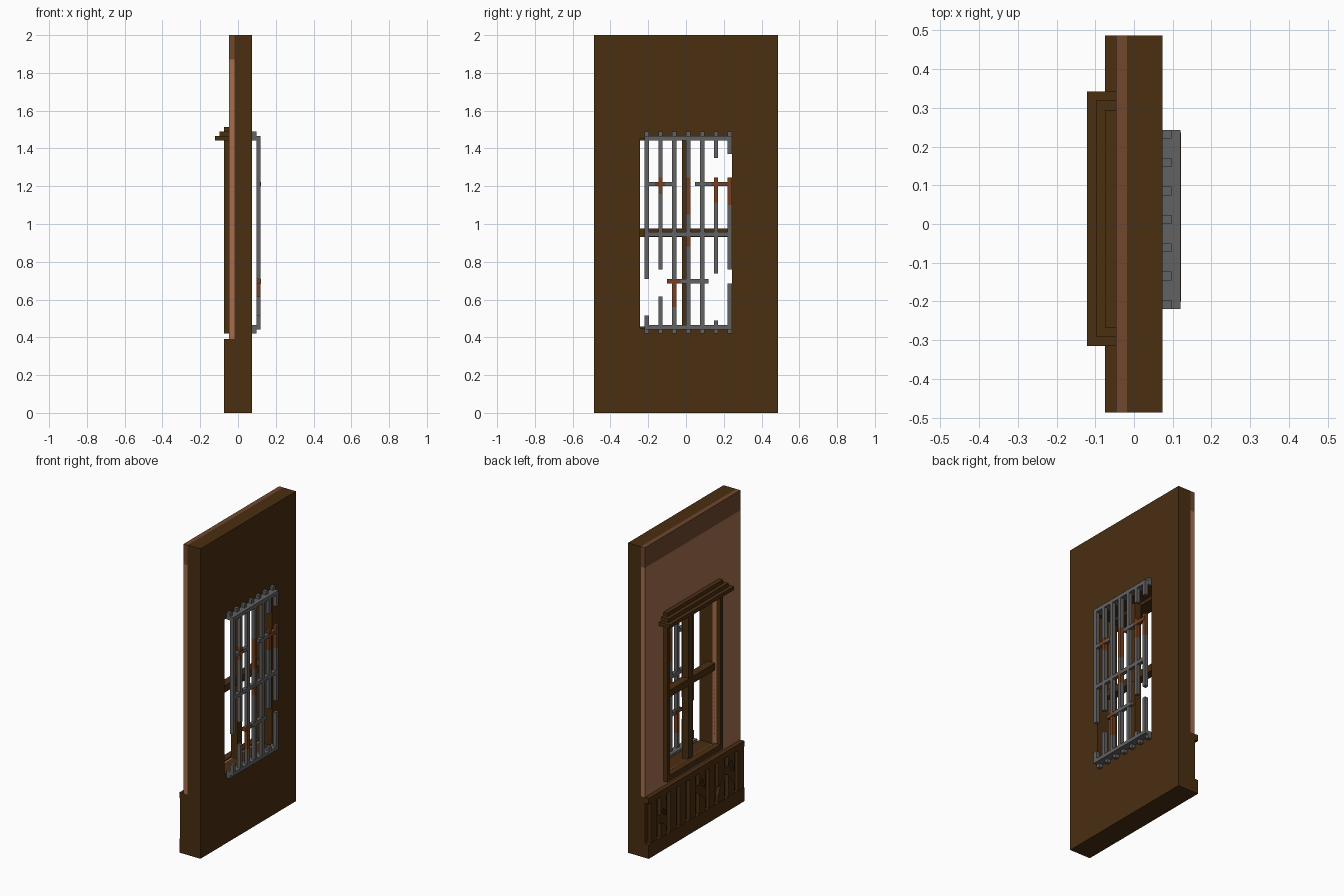
import bpy, bmesh

old = bpy.data.objects.get("Cube")
if old:
    bpy.data.objects.remove(old, do_unlink=True)


def material(name, rgb):
    """Flat material from 0-255 sRGB values."""
    lin = [((c / 255 + 0.055) / 1.055) ** 2.4 for c in rgb]
    m = bpy.data.materials.new(name)
    m.use_nodes = True
    m.diffuse_color = (*lin, 1)
    bsdf = m.node_tree.nodes["Principled BSDF"]
    bsdf.inputs["Base Color"].default_value = (*lin, 1)
    bsdf.inputs["Roughness"].default_value = 0.9
    return m


WOOD = material("dark_wood", (74, 46, 17))
CAP = material("brown_trim", (112, 71, 47))
PLASTER = material("tan_plaster", (166, 111, 78))
IRON = material("grey_iron", (98, 98, 99))
RUST = material("rust", (118, 64, 32))


def finish(name, bm, mats):
    bmesh.ops.recalc_face_normals(bm, faces=bm.faces)
    me = bpy.data.meshes.new(name)
    bm.to_mesh(me)
    bm.free()
    for m in mats:
        me.materials.append(m)
    ob = bpy.data.objects.new(name, me)
    bpy.context.collection.objects.link(ob)
    return ob


def add_prism(bm, x, outline, mat=0):
    """Extrude a (y, z) outline between two x values."""
    a, b = [[bm.verts.new((px, y, z)) for y, z in outline] for px in x]
    faces = [bm.faces.new(a), bm.faces.new(b[::-1])]
    for i in range(len(a)):
        j = (i + 1) % len(a)
        faces.append(bm.faces.new((a[i], b[i], b[j], a[j])))
    for f in faces:
        f.material_index = mat


def rect(y, z):
    return [(y[0], z[0]), (y[1], z[0]), (y[1], z[1]), (y[0], z[1])]


def box(name, x, y, z, mat):
    bm = bmesh.new()
    add_prism(bm, x, rect(y, z))
    return finish(name, bm, [mat])


def ring(name, x, outer, inner, mat):
    """Slab with a rectangular opening."""
    bm = bmesh.new()
    o0, i0, o1, i1 = [[bm.verts.new((px, y, z)) for y, z in rect(*r)]
                      for px in x for r in (outer, inner)]
    for k in range(4):
        n = (k + 1) % 4
        for p, q in ((o0, i0), (i0, i1), (i1, o1), (o1, o0)):
            bm.faces.new((p[k], p[n], q[n], q[k]))
    return finish(name, bm, [mat])


# Wall layers
W = 0.487
OPEN = ((-0.243, 0.243), (0.45, 1.45))
ring("wall", (-0.018, 0.073), ((-W, W), (0, 2)), OPEN, WOOD)
ring("plaster", (-0.047, -0.018), ((-W, W), (0.39, 1.87)),
     ((-0.243, 0.268), (0.45, 1.45)), PLASTER)
box("top_trim", (-0.047, -0.018), (-W, W), (1.87, 2), CAP)

# Wainscot: backing, rails and slats, some broken
box("wainscot_backing", (-0.05, -0.018), (-W, W), (0, 0.39), WOOD)
box("wainscot_top_rail", (-0.075, -0.05), (-W, W), (0.352, 0.39), WOOD)
box("wainscot_bottom_rail", (-0.075, -0.05), (-W, W), (0, 0.09), WOOD)
broken = {1: (0.17, 0.21), 5: (0.20, 0.25), 7: (0.24, 0.17), 8: (0.19, 0.26)}
for i in range(10):
    c = 0.43 - 0.0985 * i
    y0, y1 = c - 0.03, c + 0.03
    bm = bmesh.new()
    if i in broken:
        a, b = broken[i]
        add_prism(bm, (-0.073, -0.05), [(y0, a + 0.04), (c, b + 0.06), (y1, b + 0.02),
                                        (y1, 0.352), (y0, 0.352)])
        add_prism(bm, (-0.073, -0.05), [(y0, 0.09), (y1, 0.09), (y1, b - 0.03),
                                        (c, a), (y0, a - 0.04)])
    else:
        add_prism(bm, (-0.073, -0.05), rect((y0, y1), (0.09, 0.352)))
    finish(f"wainscot_slat_{i + 1}", bm, [WOOD])

# Window frame, glazing bars and stepped lintel
ring("window_frame", (-0.075, -0.03), ((-0.268, 0.295), (0.42, 1.445)),
     ((-0.243, 0.268), (0.457, 1.442)), WOOD)
box("window_upright", (-0.035, 0.012), (-0.022, 0.022), (0.45, 1.45), WOOD)
box("window_crossbar", (-0.037, 0.014), (-0.25, 0.268), (0.93, 0.975), WOOD)
for i in range(3):
    s = 0.0235 * i
    box(f"lintel_step_{i + 1}", (-0.122 + s, -0.04), (-0.315 + s, 0.342 - s),
        (1.442 + 0.0237 * i, 1.4657 + 0.0237 * i), WOOD)

# Iron grille: rails
OUT = (0.097, 0.12)
Y0, STEP, HALF = -0.208, 0.0733, 0.0115
ends = (Y0 - HALF, Y0 + 6 * STEP + HALF)
box("grille_top_rail", (0.073, 0.12), ends, (1.443, 1.467), IRON)
box("grille_middle_rail", OUT, ends, (0.933, 0.957), IRON)
box("grille_bottom_rail", (0.073, 0.12), ends, (0.442, 0.465), IRON)

# Vertical bars as (bottom, top, rusty) lengths, with wall lugs at both ends
T, B = 1.443, 0.465
bars = [
    [(0.71, T, 0), (B, 0.515, 0)],
    [(1.245, T, 0), (1.16, 1.245, 1), (0.76, 1.16, 0), (B, 0.615, 0)],
    [(0.70, T, 0), (0.56, 0.70, 1), (B, 0.56, 0)],
    [(1.245, T, 0), (1.05, 1.245, 1), (0.945, 1.05, 0), (0.88, 0.945, 1), (B, 0.88, 0)],
    [(B, T, 0)],
    [(1.35, T, 0), (1.115, 1.245, 1), (0.737, 1.115, 0), (B, 0.49, 0)],
    [(1.37, T, 0), (1.10, 1.245, 1), (0.76, 1.10, 0), (B, 0.685, 0)],
]
for i, parts in enumerate(bars):
    c = Y0 + STEP * i
    y = (c - HALF, c + HALF)
    bm = bmesh.new()
    for z0, z1, rusty in parts:
        add_prism(bm, OUT, rect(y, (z0, z1)), rusty)
    for z in ((1.467, 1.49), (0.42, 0.442)):
        add_prism(bm, (0.073, 0.097), rect(y, z))
    finish(f"grille_bar_{i + 1}", bm, [IRON, RUST])

# Short crosspieces as (start, end, rusty) lengths at a height
cross = {
    1.212: [(-0.20, -0.165, 0), (-0.165, -0.11, 1), (-0.11, -0.075, 0),
            (0.047, 0.135, 0), (0.135, 0.236, 1)],
    0.697: [(-0.10, -0.03, 1), (-0.03, 0.12, 0)],
}
for n, (z, parts) in enumerate(cross.items()):
    bm = bmesh.new()
    for y0, y1, rusty in parts:
        add_prism(bm, (0.099, 0.122), rect((y0, y1), (z - 0.0115, z + 0.0115)), rusty)
    finish(f"grille_crosspiece_{n + 1}", bm, [IRON, RUST])
